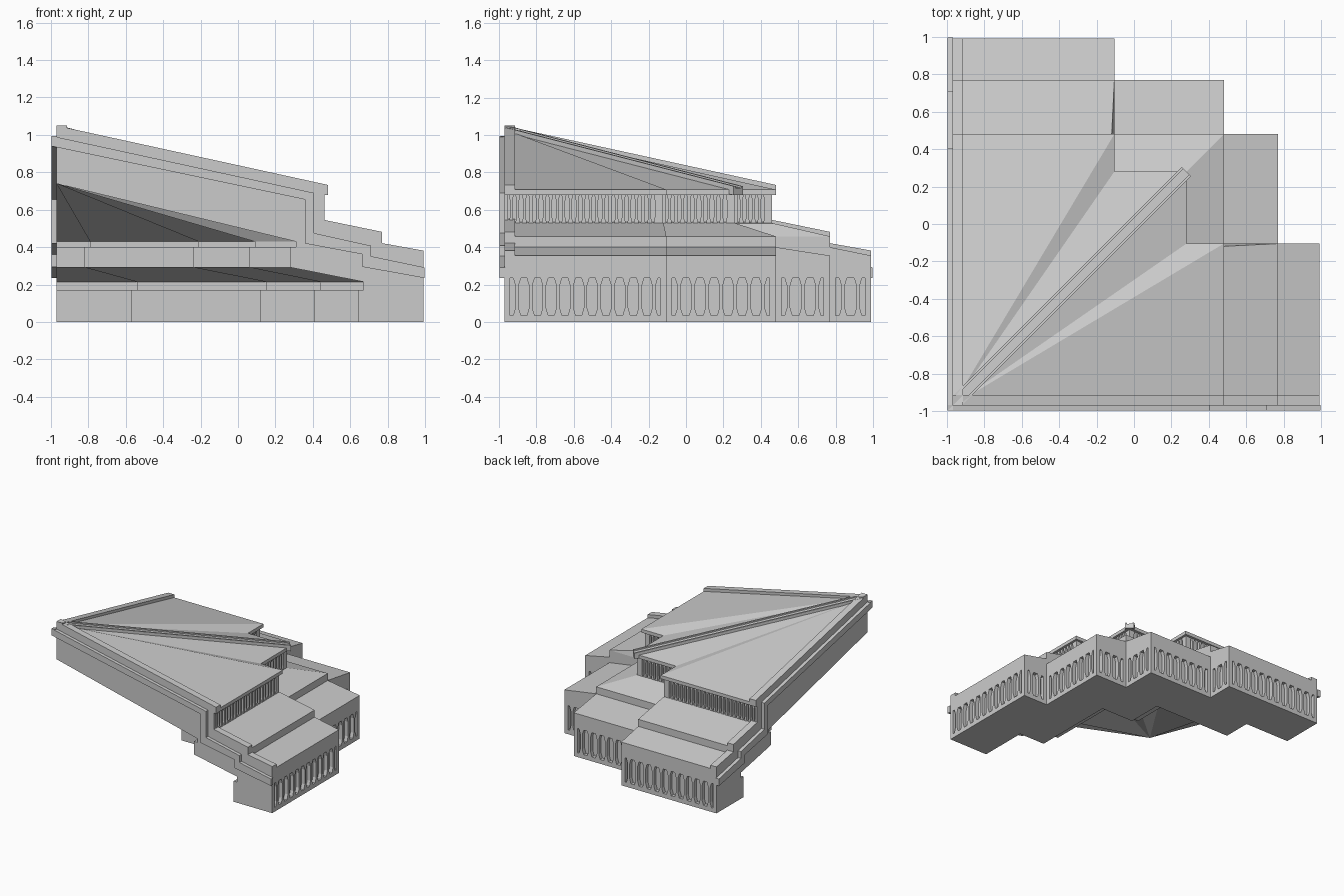
import bpy, bmesh, math
from mathutils import Vector, Matrix

if "Cube" in bpy.data.objects:
    bpy.data.objects.remove(bpy.data.objects["Cube"])

W = -0.97  # plane of the two straight walls


def finish(bm, name):
    bmesh.ops.remove_doubles(bm, verts=bm.verts, dist=0.0003)
    bmesh.ops.recalc_face_normals(bm, faces=bm.faces)
    me = bpy.data.meshes.new(name)
    bm.to_mesh(me)
    bm.free()
    ob = bpy.data.objects.new(name, me)
    bpy.context.collection.objects.link(ob)
    return ob


def zigzag(s):
    """Stepped plan line, symmetric about the diagonal."""
    a, b, c, d = s
    return [(a, W), (a, d), (b, d), (b, c), (c, c), (c, b), (d, b), (d, a), (W, a)]


def off(s, d):
    return [v + d for v in s]


def prism(bm, pts, vec):
    """Closed prism from 3D outline points pushed along vec."""
    a = [bm.verts.new(p) for p in pts]
    b = [bm.verts.new(Vector(p) + Vector(vec)) for p in pts]
    bm.faces.new(a)
    bm.faces.new(b[::-1])
    n = len(a)
    for i in range(n):
        bm.faces.new((a[i], b[i], b[(i + 1) % n], a[(i + 1) % n]))


# Plan lines: low tier, middle tier, clerestory, eaves, inner undersides
LOW = [0.99, 0.77, 0.48, -0.105]
MID = [0.77, 0.48, 0.48, -0.105]
CLR = [0.465, 0.265, 0.265, -0.12]
EAVE = [0.48, 0.28, 0.28, -0.105]
IN1 = [0.64, 0.41, 0.12, -0.57]
IN2 = [0.28, 0.06, -0.24, -0.82]
APEX = [W] * 4
R = 0.03

# Main body: loft around the outside, over the roof and back along the underside
stations = [
    (LOW, 0), (LOW, 0.035), (off(LOW, -R), 0.035), (off(LOW, -R), 0.235), (LOW, 0.235),
    (LOW, 0.355), (MID, 0.40), (MID, 0.458), (CLR, 0.528), (off(CLR, -R), 0.535),
    (off(CLR, -R), 0.68), (EAVE, 0.68), (EAVE, 0.708), (APEX, 1.03), (APEX, 0.74),
    (off(IN2, .03), 0.43), (off(IN2, .03), 0.40), (IN2, 0.40), (IN2, 0.292),
    (off(IN1, .03), 0.215), (off(IN1, .03), 0.17), (IN1, 0.17), (IN1, 0)]
bm = bmesh.new()
rows = [[bm.verts.new((x, y, z)) for x, y in zigzag(s)] for s, z in stations]
for i, r in enumerate(rows):
    n = rows[(i + 1) % len(rows)]
    for j in range(8):
        bm.faces.new((r[j], r[j + 1], n[j + 1], n[j]))
bm.faces.new([r[0] for r in rows])
bm.faces.new([r[-1] for r in rows][::-1])
bmesh.ops.remove_doubles(bm, verts=bm.verts, dist=0.0003)
bmesh.ops.dissolve_degenerate(bm, edges=bm.edges, dist=0.0003)
finish(bm, "stepped_body")


def fins(name, seq, z0, z1, step, wide, thin, post):
    """Hourglass fins in the recess, with solid posts at the ends of each run."""
    bm = bmesh.new()
    pts = [Vector((x, y, 0)) for x, y in zigzag(seq)]
    h = z1 - z0
    for p, q in zip(pts, pts[1:]):
        L = (q - p).length
        if L < 0.05:
            continue
        t = (q - p) / L
        back = Vector((-t.y, t.x, 0)) * (R + 0.004)

        def bar(c, shape):
            prism(bm, [p + t * (c + u) + Vector((0, 0, z)) for u, z in shape], back)

        e = post / 2
        for c in (e, L - e):
            bar(c, [(-e, z0), (e, z0), (e, z1), (-e, z1)])
        n = max(2, round((L - 2 * post) / step))
        for k in range(n):
            c = post + (L - 2 * post) * (k + 0.5) / n
            a, b = z0 + h * 0.2, z1 - h * 0.2
            bar(c, [(-wide, z0), (wide, z0), (thin, a), (thin, b),
                    (wide, z1), (-wide, z1), (-thin, b), (-thin, a)])
    return finish(bm, name)


fins("lower_window_fins", LOW, 0.035, 0.235, 0.072, 0.021, 0.009, 0.03)
fins("clerestory_fins", off(CLR, -0.004), 0.53, 0.68, 0.036, 0.013, 0.007, 0.018)


def wall_strip(name, prof, d0, d1):
    """Profile extruded along the front wall, then mirrored over the diagonal."""
    for side in ("front", "left"):
        bm = bmesh.new()
        if side == "front":
            prism(bm, [(u, d0, z) for u, z in prof], (0, d1 - d0, 0))
        else:
            prism(bm, [(d0, u, z) for u, z in prof], (d1 - d0, 0, 0))
        finish(bm, side + "_" + name)


# Raised parapets along the wall tops
wall_strip("roof_parapet", [(W, 0.98), (W, 1.05), (0.48, 0.733), (0.48, 0.685)], W, -0.915)
wall_strip("middle_parapet", [(0.44, 0.50), (0.44, 0.55), (0.77, 0.482), (0.77, 0.43)], W, -0.915)
wall_strip("low_parapet", [(0.75, 0.37), (0.75, 0.425), (0.99, 0.382), (0.99, 0.33)], W, -0.915)

# Projecting stepped trim band on the two straight walls
wall_strip("trim_band", [
    (-0.997, 0.995), (0.407, 0.69), (0.407, 0.475), (0.71, 0.408), (0.71, 0.352), (0.997, 0.292),
    (0.997, 0.235), (0.665, 0.295), (0.665, 0.362), (0.357, 0.42), (0.357, 0.655),
    (-0.997, 0.94)], -0.997, W + 0.002)

# Diagonal ridge: a pair of slim rails running from the high corner to the eave
a, b = Vector((-0.94, -0.94, 1.022)), Vector((0.28, 0.28, 0.708))
side = Vector((1, -1, 0)).normalized()
bm = bmesh.new()
for s0, s1, h in ((-0.035, 0.035, 0.008), (-0.035, -0.022, 0.018), (0.022, 0.035, 0.018)):
    lo, hi = Vector((0, 0, -0.03)), Vector((0, 0, h))
    prism(bm, [a + side * s0 + lo, a + side * s1 + lo, a + side * s1 + hi, a + side * s0 + hi], b - a)
finish(bm, "diagonal_ridge")
